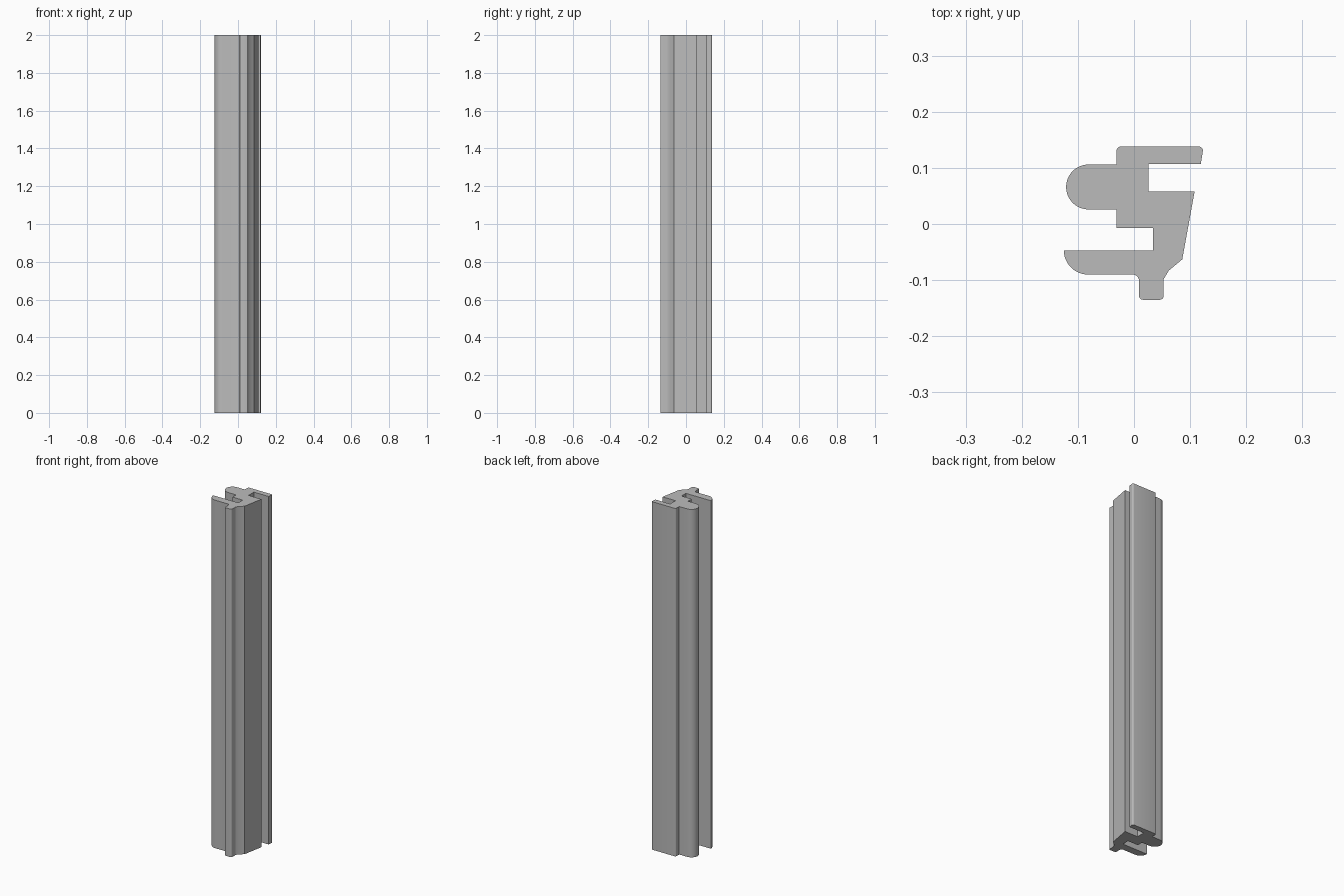
import bpy, bmesh, math
from mathutils import Vector

cube = bpy.data.objects.get("Cube")
if cube:
    bpy.data.objects.remove(cube, do_unlink=True)

HEIGHT = 2.0
SMALL, KNOB, LIP = 0.007, 0.04, 0.043

# Cross-section corners, counter-clockwise: x, y, rounding radius
corners = [
    (0.124, 0.138, SMALL), (-0.031, 0.138, SMALL),    # back flange
    (-0.031, 0.106, 0), (-0.121, 0.106, KNOB),        # round bulb
    (-0.121, 0.026, KNOB), (-0.031, 0.026, 0),
    (-0.031, -0.007, 0), (0.034, -0.007, 0),          # side slot
    (0.034, -0.047, 0), (-0.125, -0.047, 0),
    (-0.125, -0.09, LIP), (0.009, -0.09, 0.011),      # front lip
    (0.009, -0.135, SMALL), (0.053, -0.135, SMALL),   # front rib
    (0.053, -0.098, 0), (0.062, -0.083, 0),
    (0.086, -0.063, 0), (0.108, 0.058, 0),            # slanted side
    (0.026, 0.058, 0), (0.026, 0.107, 0),             # back slot
    (0.119, 0.107, 0),
]


def rounded_outline(corners):
    """Replace each corner that has a radius by a tangent arc."""
    pts = []
    for i, (x, y, r) in enumerate(corners):
        p = Vector((x, y))
        if r == 0:
            pts.append(p)
            continue
        a = (Vector(corners[i - 1][:2]) - p).normalized()
        b = (Vector(corners[(i + 1) % len(corners)][:2]) - p).normalized()
        half = a.angle(b) / 2
        centre = p + (a + b).normalized() * (r / math.sin(half))
        start = p + a * (r / math.tan(half)) - centre
        end = p + b * (r / math.tan(half)) - centre
        steps = 12 if r > 0.02 else 5
        sweep = start.angle(end)
        for k in range(steps + 1):
            t = k / steps
            v = start * math.sin((1 - t) * sweep) + end * math.sin(t * sweep)
            pts.append(centre + v / math.sin(sweep))
    # Drop points that coincide where arcs meet
    return [p for i, p in enumerate(pts) if (p - pts[i - 1]).length > 1e-4]


# Extrude the outline into the bar
bm = bmesh.new()
base = bm.faces.new([bm.verts.new((p.x, p.y, 0)) for p in rounded_outline(corners)])
result = bmesh.ops.extrude_face_region(bm, geom=[base], use_keep_orig=True)
top = [g for g in result["geom"] if isinstance(g, bmesh.types.BMVert)]
bmesh.ops.translate(bm, verts=top, vec=(0, 0, HEIGHT))
bmesh.ops.recalc_face_normals(bm, faces=bm.faces)
mesh = bpy.data.meshes.new("extruded_profile_bar")
bm.to_mesh(mesh)
bm.free()

bar = bpy.data.objects.new("extruded_profile_bar", mesh)
bpy.context.collection.objects.link(bar)

# Plain grey material
grey = bpy.data.materials.new("plain_grey")
grey.use_nodes = True
colour = (0.5, 0.5, 0.5, 1)
grey.diffuse_color = colour
grey.node_tree.nodes["Principled BSDF"].inputs["Base Color"].default_value = colour
mesh.materials.append(grey)

# Smooth the arcs, keep the edges sharp
bpy.ops.object.select_all(action="DESELECT")
bar.select_set(True)
bpy.context.view_layer.objects.active = bar
bpy.ops.object.shade_smooth_by_angle(angle=math.radians(25))
